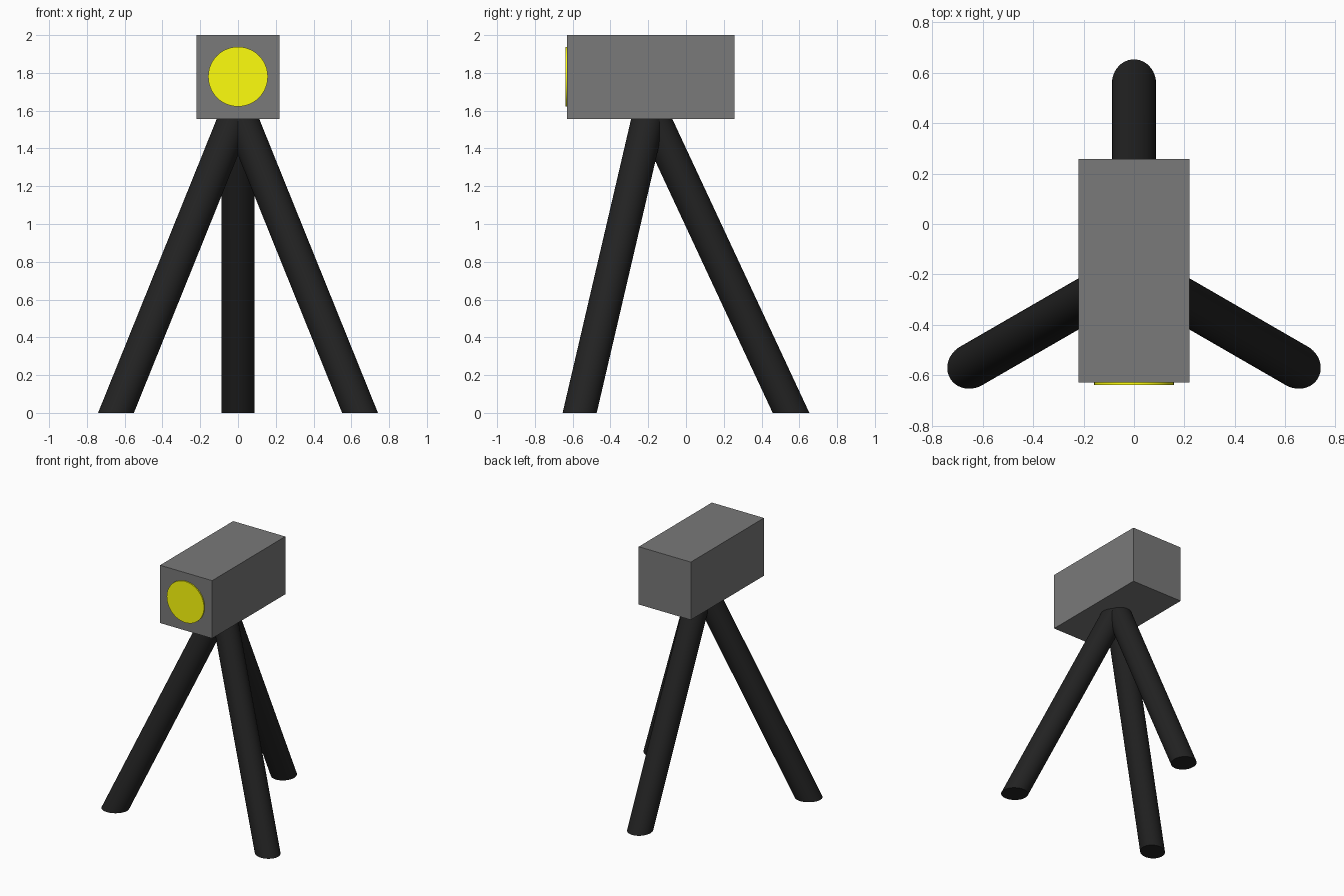
import bpy
import bmesh
import math
from mathutils import Matrix, Vector

if "Cube" in bpy.data.objects:
    bpy.data.objects.remove(bpy.data.objects["Cube"])


def material(name, rgb):
    mat = bpy.data.materials.new(name)
    mat.diffuse_color = (*rgb, 1)
    mat.use_nodes = True
    mat.node_tree.nodes["Principled BSDF"].inputs["Base Color"].default_value = mat.diffuse_color
    return mat


def add_object(name, bm, mat, smooth=False):
    mesh = bpy.data.meshes.new(name)
    bm.to_mesh(mesh)
    bm.free()
    mesh.materials.append(mat)
    ob = bpy.data.objects.new(name, mesh)
    bpy.context.collection.objects.link(ob)
    if smooth:
        bpy.ops.object.select_all(action='DESELECT')
        ob.select_set(True)
        bpy.context.view_layer.objects.active = ob
        bpy.ops.object.shade_smooth_by_angle(angle=math.radians(40))
    return ob


grey = material("body_grey", (0.192, 0.192, 0.192))
black = material("leg_black", (0.016, 0.016, 0.016))
yellow = material("lens_yellow", (1.0, 1.0, 0.004))

# Box body
bm = bmesh.new()
bmesh.ops.create_cube(bm, size=1, matrix=Matrix.Translation((0, -0.186, 1.7785))
                      @ Matrix.Diagonal((0.442, 0.886, 0.443, 1)))
add_object("body", bm, grey)

# Round lens, just proud of the front face
bm = bmesh.new()
bmesh.ops.create_cone(bm, cap_ends=True, segments=48, radius1=0.158, radius2=0.158, depth=0.02,
                      matrix=Matrix.Translation((0, -0.628, 1.78)) @ Matrix.Rotation(math.pi / 2, 4, 'X'))
add_object("lens", bm, yellow, smooth=True)

# Tripod legs: round tubes leaning to a common apex, ends cut level with the ground
APEX = Vector((0, -0.19, 1.6))
SPREAD, RADIUS, TOP = 0.746, 0.088, 1.57
slope = SPREAD / APEX.z
for name, angle in (("back_leg", 90), ("left_leg", 210), ("right_leg", 330)):
    bm = bmesh.new()
    bmesh.ops.create_cone(bm, cap_ends=True, segments=48, radius1=RADIUS, radius2=RADIUS, depth=TOP,
                          matrix=Matrix.Translation((0, 0, TOP / 2)))
    for v in bm.verts:
        v.co.x = v.co.x * math.hypot(1, slope) + SPREAD - slope * v.co.z
    bm.transform(Matrix.Translation((APEX.x, APEX.y, 0)) @ Matrix.Rotation(math.radians(angle), 4, 'Z'))
    add_object(name, bm, black, smooth=True)
